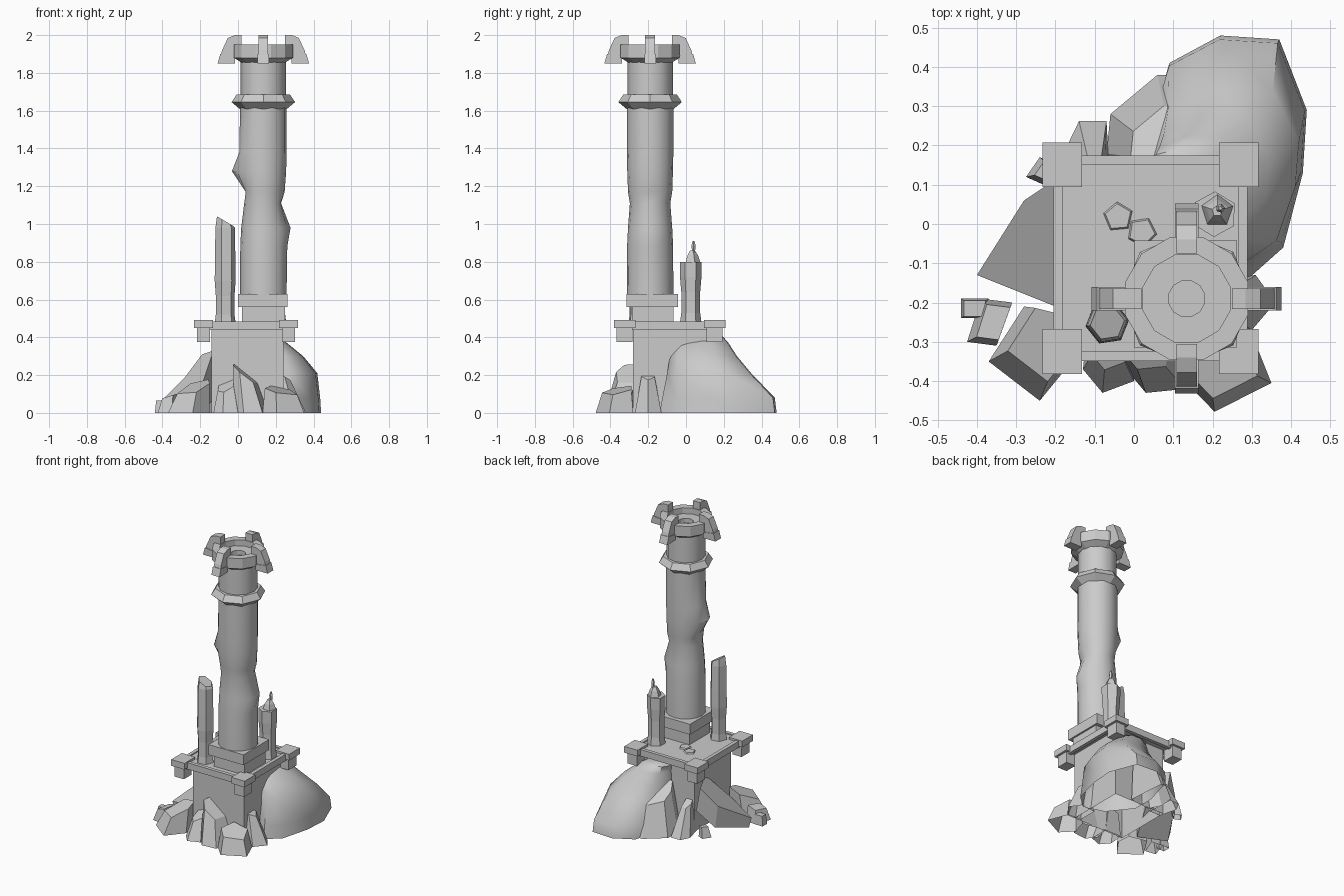
import bpy, bmesh, math
from mathutils import Vector

cube = bpy.data.objects.get("Cube")
if cube:
    bpy.data.objects.remove(cube)

stone = bpy.data.materials.new("grey_stone")
stone.use_nodes = True
GREY = (0.6, 0.6, 0.6, 1)
stone.diffuse_color = GREY
stone.node_tree.nodes["Principled BSDF"].inputs["Base Color"].default_value = GREY

AX, AY = 0.134, -0.19      # column axis
DX, DY = 0.042, -0.087     # deck centre


def finish(name, bm, smooth=None):
    bmesh.ops.recalc_face_normals(bm, faces=bm.faces)
    mesh = bpy.data.meshes.new(name)
    bm.to_mesh(mesh)
    bm.free()
    mesh.materials.append(stone)
    obj = bpy.data.objects.new(name, mesh)
    bpy.context.collection.objects.link(obj)
    if smooth:
        bpy.ops.object.select_all(action='DESELECT')
        obj.select_set(True)
        bpy.context.view_layer.objects.active = obj
        bpy.ops.object.shade_smooth_by_angle(angle=math.radians(smooth))
    return obj


def loft(name, rings, smooth=None, base=True):
    """Skin a stack of equal-sized point rings; the base may stay open."""
    bm = bmesh.new()
    loops = [[bm.verts.new(p) for p in ring] for ring in rings]
    n = len(loops[0])
    for a, b in zip(loops, loops[1:]):
        for i in range(n):
            j = (i + 1) % n
            bm.faces.new((a[i], a[j], b[j], b[i]))
    if base:
        bm.faces.new(loops[0])
    bm.faces.new(loops[-1])
    return finish(name, bm, smooth)


def circle(x, y, z, r, n, turn=0.0, tilt=0.0):
    pts = []
    for i in range(n):
        a = math.tau * i / n + turn
        pts.append((x + r * math.cos(a), y + r * math.sin(a), z - tilt * math.cos(a)))
    return pts


def turned(name, profile, n, turn=0.0, smooth=None):
    return loft(name, [circle(AX, AY, z, r, n, turn) for r, z in profile], smooth)


def box(name, x0, x1, y0, y1, z0, z1, base=True):
    return loft(name, [[(x0, y0, z), (x1, y0, z), (x1, y1, z), (x0, y1, z)] for z in (z0, z1)], base=base)


def rock(name, outline, height, shift=(0, 0), taper=0.6, slope=(0, 0)):
    """Tapered boulder: open ground outline, shrunken and sloping top."""
    c = sum((Vector(p) for p in outline), Vector((0, 0))) / len(outline)
    top = []
    for p in outline:
        d = (Vector(p) - c) * taper
        q = c + Vector(shift) + d
        top.append((q.x, q.y, height + d.dot(Vector(slope))))
    return loft(name, [[(*p, 0) for p in outline], top], base=False)


# Pedestal, deck, edge rails and corner blocks
box("pedestal", -0.14, 0.24, -0.28, 0.11, 0, 0.46, base=False)
box("deck", DX - 0.24, DX + 0.24, DY - 0.25, DY + 0.255, 0.45, 0.477)
for s, side in ((-1, "a"), (1, "b")):
    x, y = DX + s * 0.235, DY + s * 0.25
    box("side_rail_" + side, x - 0.012, x + 0.012, DY - 0.26, DY + 0.26, 0.44, 0.484)
    box("cross_rail_" + side, DX - 0.23, DX + 0.23, y - 0.012, y + 0.012, 0.44, 0.484)
    for t in (-1, 1):
        x, y = DX + t * 0.225, DY + s * 0.238
        box("corner_cap", x - 0.05, x + 0.05, y - 0.057, y + 0.057, 0.45, 0.492)
        box("corner_bracket", x - 0.035, x + 0.035, y - 0.042, y + 0.042, 0.375, 0.45)

# Column foot
box("plinth_lower", 0.02, 0.25, -0.285, -0.065, 0.47, 0.56)
box("plinth_upper", 0.0, 0.262, -0.315, -0.042, 0.56, 0.63)

# Weathered shaft with a waist and two bulges
shaft = []
for z, r, left, right in ((0.62, .123, 0, 0), (0.88, .122, 0, .005), (0.98, .117, 0, .027),
                          (1.11, .107, -.006, -.013), (1.17, .117, -.024, -.004),
                          (1.28, .121, .045, 0), (1.38, .123, .004, 0), (1.62, .123, 0, 0)):
    ring = []
    for x, y, h in circle(0, 0, z, 1, 16):
        k = r + left * max(0, -x) ** 5 + right * max(0, x) ** 5
        ring.append((AX + x * k, AY + y * k, h))
    shaft.append(ring)
loft("column_shaft", shaft, 40)

# Collar, neck and crown
turned("collar", [(.12, 1.605), (.168, 1.645), (.142, 1.685), (.11, 1.685)], 8)
turned("neck", [(.12, 1.66), (.12, 1.87)], 12, 0, 40)
turned("crown", [(.12, 1.855), (.162, 1.88), (.162, 1.95), (.115, 1.95), (.115, 1.91),
                 (.047, 1.91), (.047, 1.88)], 12, math.pi / 12)

# Four hooked claws around the crown
HOOK = [(.115, 1.94), (.115, 2.0), (.15, 2.0), (.188, 1.985), (.218, 1.92), (.226, 1.89),
        (.19, 1.87), (.15, 1.90)]
FOOT = [(.15, 1.85), (.242, 1.85), (.228, 1.9), (.15, 1.89)]
axis, up = Vector((AX, AY, 0)), Vector((0, 0, 1))
for k in range(4):
    a = k * math.pi / 2
    u = Vector((math.cos(a), math.sin(a), 0))
    v = Vector((-u.y, u.x, 0))
    for name, profile, half in (("crown_claw", HOOK, .026), ("claw_foot", FOOT, .03)):
        loft(name, [[axis + u * r + v * w + up * z for r, z in profile] for w in (-half, half)])

# Tall broken pillar and short spiked pillar
loft("tall_pillar", [circle(-.068, -.252, z, r, 6, 0.15, t) for z, r, t in
                     ((.47, .057, 0), (.52, .05, 0), (.62, .05, 0), (.7, .056, 0), (.8, .055, 0),
                      (.98, .052, 0), (1.015, .044, .026))])
loft("short_pillar", [circle(.205, .025, z, r, 6, 0.5) for z, r in
                      ((.47, .058), (.53, .05), (.64, .05), (.72, .057), (.8, .058))])
loft("pillar_point", [circle(.212, .033, z, r, 5, 0.3) for z, r in
                      ((.8, .042), (.835, .03), (.86, .014))])
loft("pillar_spike", [circle(.22, .04, z, r, 5) for z, r in ((.84, .006), (.885, .012), (.91, .005))])

# Loose chips on the deck
for x, y, turn in ((-.04, .018, .4), (.02, -.02, 1.1)):
    loft("deck_chip", [circle(x, y, z, r, 5, turn) for z, r in ((.475, .04), (.485, .034))])

# Big mound behind the pedestal: steep flank, long tail to the back
OUT = [(.09, .41), (.22, .48), (.37, .47), (.44, .29), (.43, .13), (.38, -.06), (.29, -.14),
       (.15, -.1), (.03, .05), (.03, .2)]
mound = []
for z, front, back, flank in ((0, -.14, .48, .44), (.08, -.125, .47, .435), (.21, -.1, .345, .42),
                              (.3, -.085, .27, .345), (.37, -.06, .225, .26), (.41, .07, .19, .2)):
    mound.append([(.03 + (x - .03) / .41 * (flank - .03),
                   front + (y + .14) / .62 * (back - front), z) for x, y in OUT])
loft("mound", mound, 50, base=False)

# Thick slab leaning on the pedestal
loft("leaning_slab", [
    [(-.38, -.13, 0), (-.2, -.21, 0), (-.1, 0, .1), (-.16, .12, .15), (-.26, .06, .04)],
    [(-.40, -.13, .07), (-.2, -.21, .12), (-.13, -.02, .33), (-.19, .12, .31), (-.28, .06, .19)]])

# Boulders around the foot
rock("corner_boulder", [(-.37, -.35), (-.24, -.45), (-.15, -.34), (-.16, -.24), (-.28, -.21)],
     .14, (.02, .02), .78, (.3, .3))
rock("side_boulder", [(-.425, -.30), (-.35, -.31), (-.31, -.2), (-.39, -.19)], .09, (.01, 0), .75, (.3, 0))
rock("side_pebble", [(-.44, -.24), (-.38, -.24), (-.37, -.19), (-.44, -.19)], .065, (0, 0), .8)
rock("front_boulder", [(-.13, -.37), (-.08, -.43), (.0, -.4), (.0, -.27), (-.12, -.27)], .14, (.0, .03), .65, (.4, .5))
rock("front_shard", [(-.02, -.37), (.03, -.43), (.13, -.42), (.16, -.3), (.0, -.27)], .21, (-.03, .04), .72, (-.8, .2))
rock("front_corner_boulder", [(.13, -.4), (.205, -.478), (.35, -.405), (.30, -.28), (.17, -.28)],
     .12, (-.01, .01), .78, (-.2, .2))
rock("flank_shard", [(.2, -.27), (.30, -.27), (.36, -.2), (.31, -.13), (.2, -.14)], .2, (-.04, 0), .5, (-.6, 0))
rock("back_shard", [(-.07, .18), (-.06, .28), (.06, .38), (.1, .38), (.12, .12), (-.03, .1)],
     .25, (.03, -.03), .65, (.3, -.7))
rock("back_boulder", [(-.17, .2), (-.14, .262), (-.07, .262), (-.06, .08), (-.14, .08)], .2, (.01, -.05), .5, (0, -.6))
rock("back_pebble", [(-.275, .12), (-.23, .1), (-.2, .15), (-.24, .17)], .07, (.01, 0), .7)
